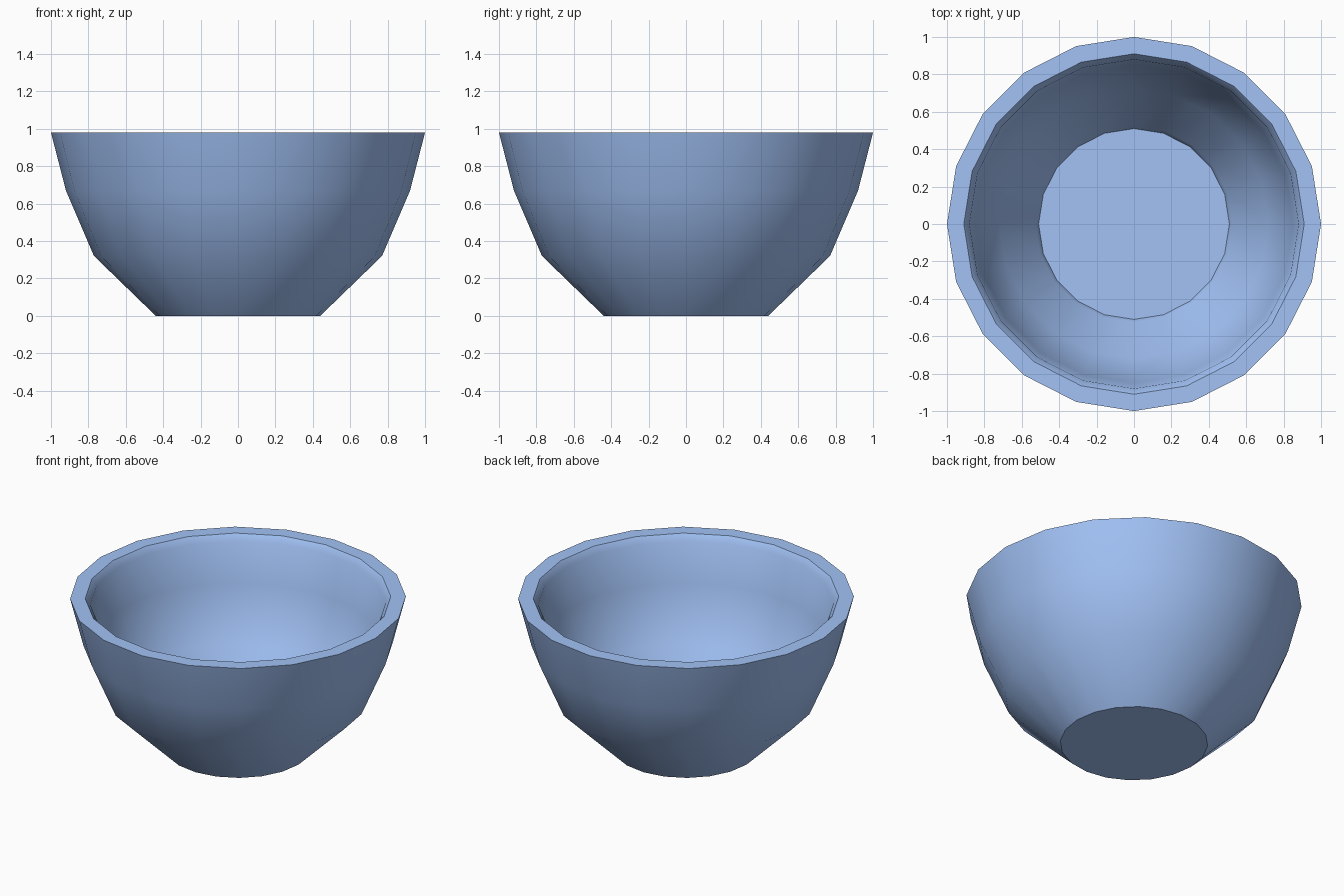
import bpy, bmesh, math

if "Cube" in bpy.data.objects:
    bpy.data.objects.remove(bpy.data.objects["Cube"])

SIDES = 20

# Closed wall profile (radius, height): outside going up, chamfered lip, inside going down
profile = [(0.44, 0.0), (0.77, 0.32), (0.92, 0.67), (1.0, 0.98),
           (0.91, 0.98), (0.88, 0.94), (0.85, 0.68), (0.72, 0.34), (0.525, 0.13), (0.51, 0.09)]

bm = bmesh.new()
rings = []
for r, z in profile:
    rings.append([bm.verts.new((r * math.cos(2 * math.pi * i / SIDES),
                                r * math.sin(2 * math.pi * i / SIDES), z))
                  for i in range(SIDES)])

# Walls between consecutive rings
for low, high in zip(rings, rings[1:]):
    for i in range(SIDES):
        j = (i + 1) % SIDES
        bm.faces.new((low[i], low[j], high[j], high[i]))

# Flat underside and flat inner floor
bm.faces.new(rings[0][::-1])
bm.faces.new(rings[-1])
bmesh.ops.recalc_face_normals(bm, faces=bm.faces[:])

mesh = bpy.data.meshes.new("bowl")
bm.to_mesh(mesh)
bm.free()
bowl = bpy.data.objects.new("bowl", mesh)
bpy.context.collection.objects.link(bowl)

# Smooth walls, crisp lip and floor edges
bpy.context.view_layer.objects.active = bowl
bowl.select_set(True)
bpy.ops.object.shade_smooth_by_angle(angle=math.radians(35))

# Blue glaze
mat = bpy.data.materials.new("blue_glaze")
mat.diffuse_color = (0.36, 0.54, 0.92, 1.0)
mat.use_nodes = True
mat.node_tree.nodes["Principled BSDF"].inputs["Base Color"].default_value = mat.diffuse_color
mesh.materials.append(mat)
